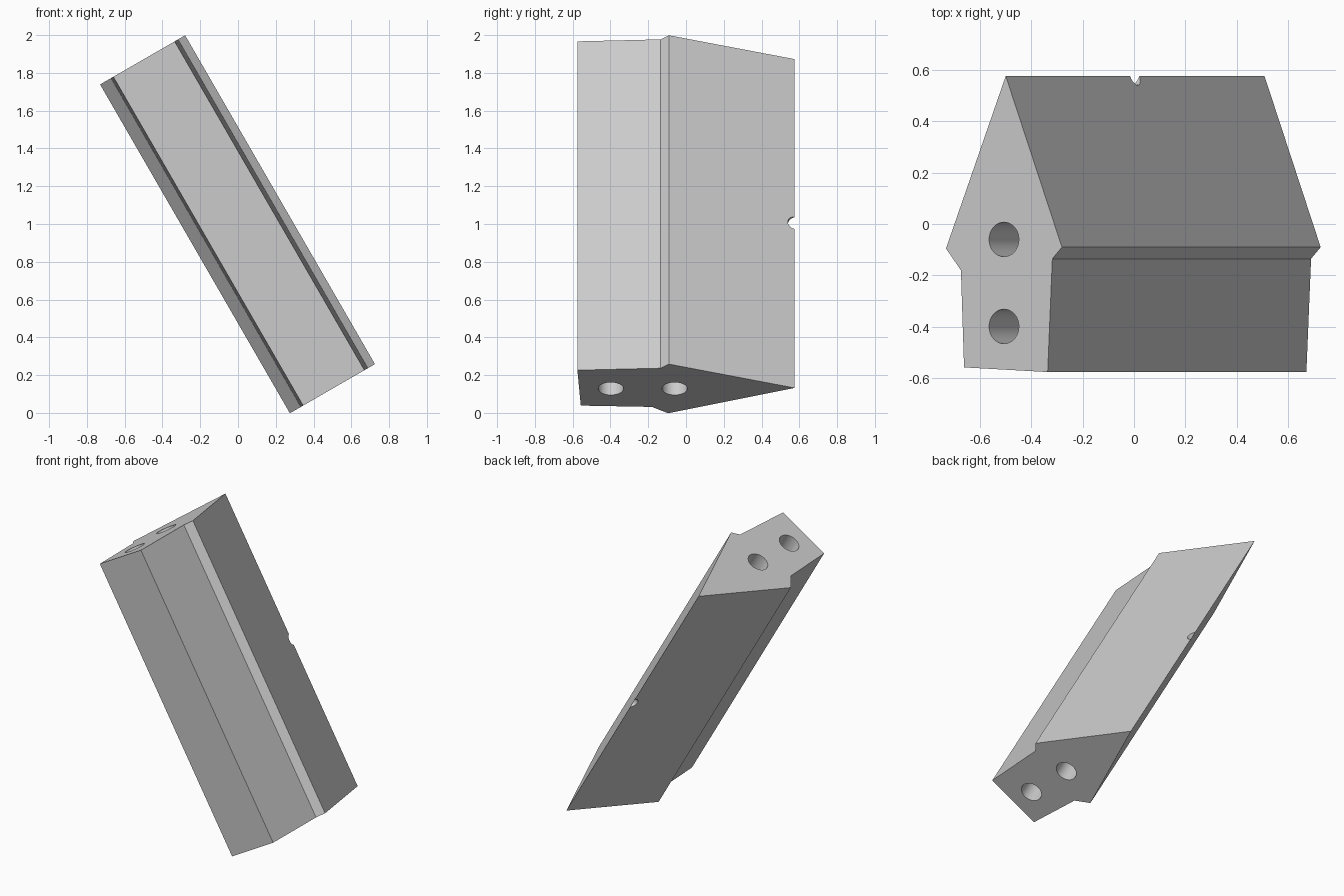
import bpy, bmesh
from math import radians
from mathutils import Matrix

if "Cube" in bpy.data.objects:
    bpy.data.objects.remove(bpy.data.objects["Cube"])

LENGTH = 2.01
# Leaning frame: local z runs along the bar
FRAME = Matrix.Translation((0, 0, 1)) @ Matrix.Rotation(radians(-30), 4, 'Y')


def add_object(name, bm):
    mesh = bpy.data.meshes.new(name)
    bmesh.ops.recalc_face_normals(bm, faces=bm.faces[:])
    bm.to_mesh(mesh)
    bm.free()
    obj = bpy.data.objects.new(name, mesh)
    bpy.context.collection.objects.link(obj)
    obj.matrix_world = FRAME
    return obj


def cylinder(name, radius, depth, matrix):
    bm = bmesh.new()
    bmesh.ops.create_cone(bm, cap_ends=True, segments=32, radius1=radius,
                          radius2=radius, depth=depth, matrix=matrix)
    return add_object(name, bm)


# Wedge-shaped bar extruded from its cross-section
profile = [(0.005, 0.575), (-0.263, -0.095), (-0.196, -0.18),
           (-0.182, -0.557), (0.193, -0.575), (0.214, -0.135), (0.257, -0.09)]
bm = bmesh.new()
face = bm.faces.new([bm.verts.new((x, y, -LENGTH / 2)) for x, y in profile])
ext = bmesh.ops.extrude_face_region(bm, geom=[face])
bmesh.ops.translate(bm, vec=(0, 0, LENGTH),
                    verts=[v for v in ext['geom'] if isinstance(v, bmesh.types.BMVert)])
bar = add_object("wedge_bar", bm)

# Two lengthwise bores and a small cross notch in the thin edge
cutters = [cylinder("bore_cutter", 0.067, 2.4, Matrix.Translation((-0.003, y, 0)))
           for y in (-0.06, -0.398)]
cutters.append(cylinder("notch_cutter", 0.036, 0.6,
                        Matrix.Translation((0, 0.575, 0.003)) @ Matrix.Rotation(radians(90), 4, 'Y')))

bpy.context.view_layer.objects.active = bar
bar.select_set(True)
for cutter in cutters:
    mod = bar.modifiers.new("cut", 'BOOLEAN')
    mod.operation = 'DIFFERENCE'
    mod.solver = 'EXACT'
    mod.object = cutter
    bpy.ops.object.modifier_apply(modifier=mod.name)
    bpy.data.objects.remove(cutter)

bpy.ops.object.shade_smooth_by_angle(angle=radians(20))
